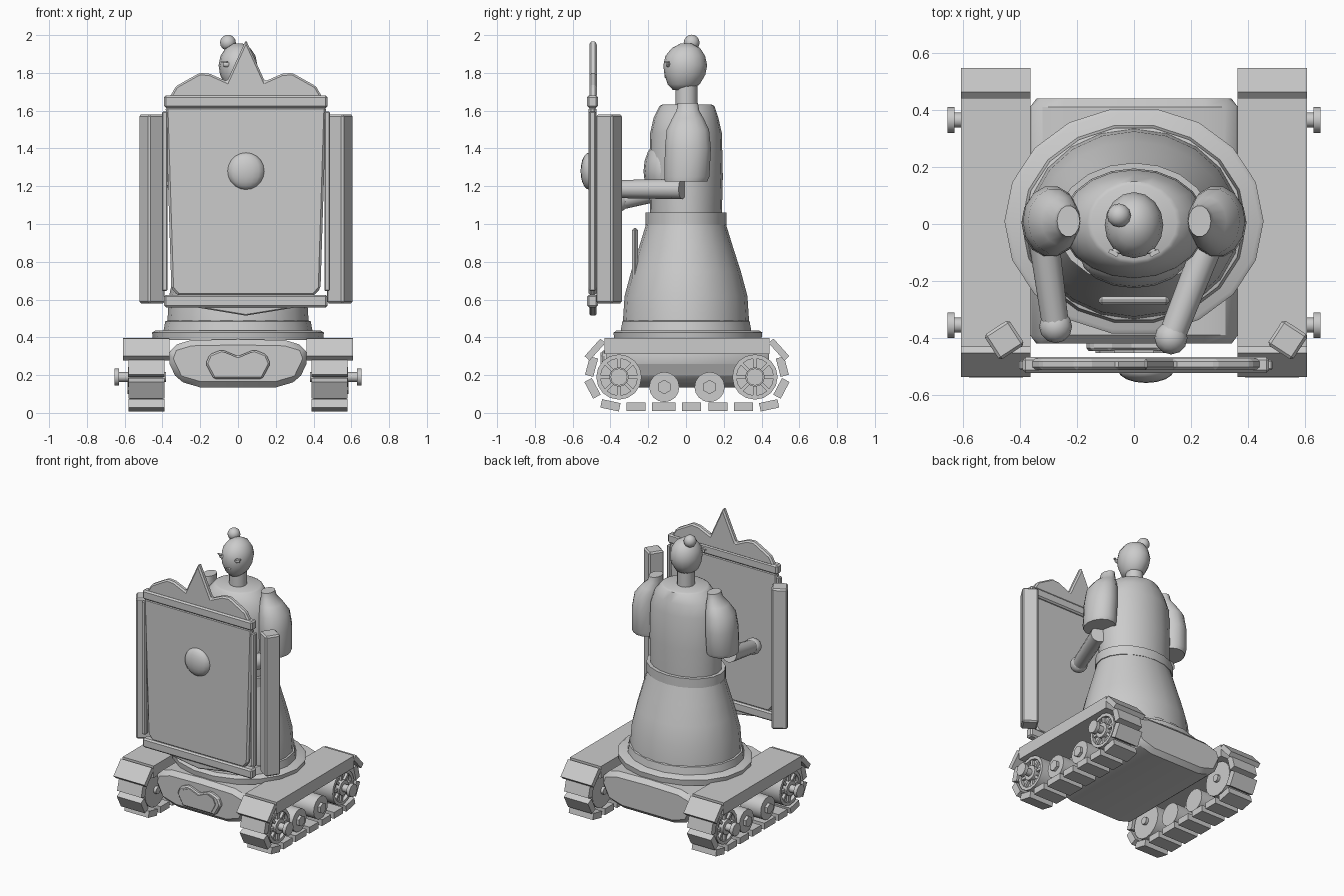
import bpy, bmesh, math
from math import sin, cos, pi, radians
from mathutils import Vector, Matrix

old = bpy.data.objects.get("Cube")
if old:
    bpy.data.objects.remove(old, do_unlink=True)

grey = bpy.data.materials.new("plain grey")
grey.use_nodes = True
grey.diffuse_color = (0.6, 0.6, 0.6, 1)
grey.node_tree.nodes["Principled BSDF"].inputs["Base Color"].default_value = (0.6, 0.6, 0.6, 1)


def finish(name, bm, smooth=None, bevel=0, segments=1):
    bmesh.ops.recalc_face_normals(bm, faces=bm.faces[:])
    mesh = bpy.data.meshes.new(name)
    bm.to_mesh(mesh)
    bm.free()
    ob = bpy.data.objects.new(name, mesh)
    bpy.context.collection.objects.link(ob)
    mesh.materials.append(grey)
    if bevel:
        mod = ob.modifiers.new("Bevel", 'BEVEL')
        mod.width, mod.segments = bevel, segments
    if smooth:
        bpy.ops.object.select_all(action='DESELECT')
        ob.select_set(True)
        bpy.context.view_layer.objects.active = ob
        bpy.ops.object.shade_smooth_by_angle(angle=radians(smooth))
    return ob


def box(name, centre, size, rot=None, bevel=0):
    bm = bmesh.new()
    m = Matrix.Translation(centre) @ (rot or Matrix()) @ Matrix.Diagonal((*size, 1))
    bmesh.ops.create_cube(bm, size=1, matrix=m)
    return finish(name, bm, bevel=bevel)


def ball(name, centre, radii, seg=16):
    bm = bmesh.new()
    m = Matrix.Translation(centre) @ Matrix.Diagonal((*radii, 1))
    bmesh.ops.create_uvsphere(bm, u_segments=seg, v_segments=seg // 2 + 2, radius=1, matrix=m)
    return finish(name, bm, smooth=40)


def rod(name, a, b, ra, rb=None, seg=12):
    a, b = Vector(a), Vector(b)
    bm = bmesh.new()
    m = Matrix.Translation((a + b) / 2) @ (b - a).to_track_quat('Z', 'Y').to_matrix().to_4x4()
    bmesh.ops.create_cone(bm, cap_ends=True, segments=seg, radius1=ra, radius2=rb or ra,
                          depth=(b - a).length, matrix=m)
    return finish(name, bm, smooth=40)


def loft(name, rings, seg=20, smooth=40):
    """Stack of ellipses: (z, centre x, centre y, radius x, radius y)."""
    bm = bmesh.new()
    loops = [[bm.verts.new((cx + rx * cos(2 * pi * i / seg), cy + ry * sin(2 * pi * i / seg), z))
              for i in range(seg)] for z, cx, cy, rx, ry in rings]
    for lo, hi in zip(loops, loops[1:]):
        for i in range(seg):
            j = (i + 1) % seg
            bm.faces.new((lo[i], lo[j], hi[j], hi[i]))
    bm.faces.new(loops[0])
    bm.faces.new(loops[-1])
    return finish(name, bm, smooth)


def plate(name, pts, y0, y1, bevel=0, smooth=None):
    """Outline in x and z, extruded along y."""
    bm = bmesh.new()
    face = bm.faces.new([bm.verts.new((x, y0, z)) for x, z in pts])
    new = bmesh.ops.extrude_face_region(bm, geom=[face])["geom"]
    bmesh.ops.translate(bm, verts=[v for v in new if isinstance(v, bmesh.types.BMVert)],
                        vec=(0, y1 - y0, 0))
    return finish(name, bm, smooth, bevel)


def mirrored(half, cx=0):
    """Complete a left-to-right outline whose last point lies on the centre line."""
    return [(cx + x, z) for x, z in half] + [(cx - x, z) for x, z in reversed(half) if x]


# Hull between the tracks, with a raised front emblem
plate("hull", mirrored([(-.2, .135), (-.32, .17), (-.375, .285), (-.35, .355), (-.25, .385), (0, .39)]),
      -.42, .44, bevel=.03, smooth=40)
emblem = [(-.12, .18), (-.16, .26), (-.14, .31), (-.08, .335), (0, .3)]
plate("hull_emblem", mirrored([(x * 1.07, z) for x, z in emblem]), -.445, -.41, bevel=.01)
plate("hull_emblem_inset", mirrored([(x * .85, .26 + (z - .26) * .8) for x, z in emblem]), -.452, -.44)

# Turning ring and skirt
loft("turret_ring", [(.385, 0, .01, .45, .395), (.425, 0, .01, .455, .4), (.435, 0, .01, .44, .385)], 18)
loft("skirt_hem", [(.43, 0, 0, .395, .352), (.485, 0, 0, .385, .342), (.49, 0, 0, .37, .33)], 18)
loft("skirt", [(.47, 0, 0, .375, .335), (.62, 0, 0, .365, .325), (.75, 0, 0, .335, .29),
               (.88, 0, 0, .3, .248), (1.02, 0, 0, .262, .205)])
loft("belt", [(.995, 0, 0, .275, .215), (1.06, 0, 0, .275, .215)])
box("apron_plate", (0, -.27, .81), (.25, .03, .34), bevel=.012)

# Upper body
loft("bodice", [(1.05, 0, 0, .25, .19), (1.25, 0, 0, .255, .195), (1.48, 0, 0, .25, .19),
                (1.56, 0, 0, .22, .172), (1.625, 0, .005, .165, .145), (1.632, 0, .005, .15, .132)])
ball("chest", (0, -.11, 1.28), (.19, .115, .17))
rod("neck", (0, .002, 1.6), (0, .002, 1.75), .058)

# Head
loft("head", [(1.71, 0, -.02, .04, .05), (1.74, 0, -.012, .072, .085), (1.79, 0, -.006, .095, .108),
              (1.84, 0, -.004, .103, .116), (1.89, 0, -.004, .093, .105), (1.93, 0, 0, .066, .076),
              (1.955, 0, 0, .025, .03)], 16, 60)
ball("hair_bun", (-.053, .03, 1.96), (.042, .042, .042), 12)
for s in (-1, 1):
    ball("eye", (s * .06, -.095, 1.845), (.022, .012, .015), 10)
    box("eyelash", (s * .072, -.102, 1.858), (.035, .014, .007),
        Matrix.Rotation(s * .5, 4, 'Z'))
ball("mouth", (0, -.105, 1.78), (.022, .01, .008), 8)

# Arms holding the shield
for s, elbow, hand in ((-1, (-.32, -.03, 1.2), (-.275, -.36, 1.12)),
                       (1, (.28, -.02, 1.185), (.13, -.4, 1.185))):
    loft("sleeve", [(1.225, s * .29, 0, .1, .115), (1.25, s * .295, .005, .1, .122),
                    (1.4, s * .29, .01, .1, .125), (1.5, s * .28, .01, .092, .115),
                    (1.56, s * .255, .01, .07, .085), (1.6, s * .235, .01, .046, .062),
                    (1.64, s * .23, .01, .04, .055)], 14)
    rod("forearm", elbow, hand, .054, .047)
    ball("hand", hand, (.058, .058, .055), 12)

# Shield
mid = .042
plate("shield_panel", mirrored([(-.36, .62), (-.395, .66), (-.425, 1.62), (0, 1.62)], mid),
      -.515, -.475, bevel=.012)
plate("shield_crest", mirrored([(-.405, 1.67), (-.37, 1.73), (-.245, 1.8), (-.19, 1.795),
                                (-.1, 1.755), (0, 1.975)], mid), -.512, -.472, bevel=.01)
plate("shield_point", mirrored([(-.36, .58), (-.26, .558), (0, .515)], mid), -.51, -.475, bevel=.006)
box("shield_top_bar", (mid, -.495, 1.648), (.865, .056, .066), bevel=.01)
box("shield_bottom_bar", (mid, -.495, .592), (.865, .056, .066), bevel=.01)
ball("shield_boss", (mid, -.513, 1.28), (.098, .045, .098), 16)
for s in (-1, 1):
    box("shield_side_bar", (mid + s * .4975, -.407, 1.08), (.105, .105, 1),
        Matrix.Rotation(s * radians(-33), 4, 'Z') if s > 0 else Matrix.Rotation(radians(33), 4, 'Z'),
        bevel=.01)
    box("shield_side_strip", (mid + s * .43, -.495, 1.12), (.03, .035, .95), bevel=.006)

# Tracks
pads = [(.03, 0), (.16, 0), (.295, 0), (.43, 12), (.53 - .02, 62), (.525 - .01, 105)]
heights = [.033, .033, .033, .04, .13, .245]
for s in (-1, 1):
    cx = s * .485
    box("fender", (cx, .005, .355), (.245, .875, .085))
    for e in (-1, 1):
        # Sloping end flaps
        box("fender_flap", (cx, e * .487 + .005, .335), (.245, .125, .035),
            Matrix.Rotation(-e * radians(48), 4, 'X'))
        wy = .005 + e * .36
        # Large spoked wheel
        rod("wheel_core", (s * .4, wy, .19), (s * .55, wy, .19), .1, seg=16)
        bm = bmesh.new()
        rings = [[bm.verts.new((s * x, wy + r * cos(i * pi / 8), .19 + r * sin(i * pi / 8)))
                  for i in range(16)] for x, r in ((.4, .1), (.4, .12), (.575, .12), (.575, .098))]
        for k in range(4):
            a, b = rings[k], rings[(k + 1) % 4]
            for i in range(16):
                j = (i + 1) % 16
                bm.faces.new((a[i], a[j], b[j], b[i]))
        finish("wheel_rim", bm, 40)
        for i in range(4):
            box("wheel_spoke", (s * .558, wy, .19), (.02, .205, .018),
                Matrix.Rotation(i * pi / 4, 4, 'X'))
        rod("wheel_hub", (s * .54, wy, .19), (s * .582, wy, .19), .052)
        rod("axle", (s * .38, wy, .19), (s * .64, wy, .19), .026)
        rod("axle_cap", (s * .63, wy, .19), (s * .655, wy, .19), .045)
        # Small road wheel with hexagonal nut
        ry = .005 + e * .12
        rod("road_wheel", (s * .4, ry, .137), (s * .565, ry, .137), .08, seg=16)
        rod("road_wheel_nut", (s * .56, ry, .137), (s * .585, ry, .137), .038, seg=6)
    # Track pads, mirrored front to back around the loop
    for (py, tilt), pz in zip(pads, heights):
        for e in ((1,) if py < .1 else (-1, 1)):
            y = .005 if py < .1 else .005 + e * (py - .01)
            if py < .1 or pz < .05:
                y += .025 if py < .1 else .015
            box("track_pad", (cx, y, pz), (.19, .1, .045),
                Matrix.Rotation(e * radians(tilt), 4, 'X'))
    box("track_pad", (cx, -.105, .033), (.19, .1, .045))
